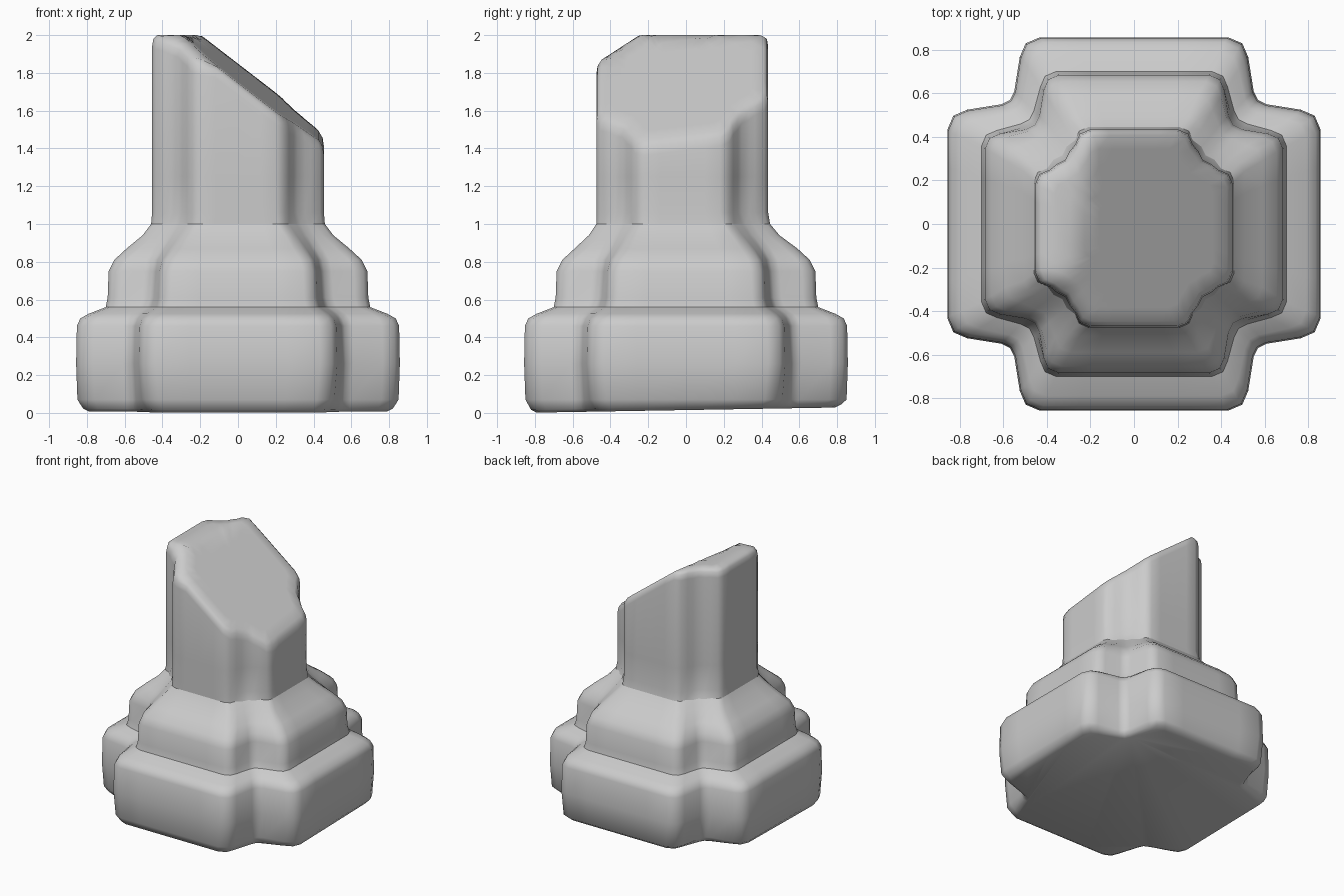
import bpy
import bmesh
import math

cube = bpy.data.objects.get("Cube")
if cube:
    bpy.data.objects.remove(cube, do_unlink=True)

stone = bpy.data.materials.new("grey_stone")
stone.use_nodes = True
GREY = (0.6, 0.6, 0.6, 1)
stone.diffuse_color = GREY
stone.node_tree.nodes["Principled BSDF"].inputs["Base Color"].default_value = GREY


def cross(arm, tip, root, r, dy=0.0):
    """Rounded cross outline: arm length, half width at tip and root, corner radius."""
    half = [(arm, 0), (arm, (tip - r) * 0.6), (arm, tip - r),
            (arm - 0.3 * r, tip - 0.3 * r), (arm - r, tip),
            (root + 0.05, root - 0.01), (root + 0.01, root + 0.01)]
    quarter = half + [(y, x) for x, y in reversed(half[1:-1])]
    pts = []
    for k in range(4):
        c, s = round(math.cos(k * math.pi / 2)), round(math.sin(k * math.pi / 2))
        pts += [(c * x - s * y, s * x + c * y + dy) for x, y in quarter]
    return pts


def loft(name, rings, bottom=False, top=False):
    """Skin between outlines; each height is a number or a function of x and y."""
    bm = bmesh.new()
    rows = []
    for z, pts in rings:
        rows.append([bm.verts.new((x, y, z(x, y) if callable(z) else z)) for x, y in pts])
    n = len(rows[0])
    for low, high in zip(rows, rows[1:]):
        for i in range(n):
            j = (i + 1) % n
            bm.faces.new((low[i], low[j], high[j], high[i]))
    if bottom:
        bm.faces.new(rows[0][::-1])
    if top:
        bm.faces.new(rows[-1])
    mesh = bpy.data.meshes.new(name)
    bm.to_mesh(mesh)
    bm.free()
    mesh.materials.append(stone)
    obj = bpy.data.objects.new(name, mesh)
    bpy.context.collection.objects.link(obj)
    bpy.ops.object.select_all(action="DESELECT")
    obj.select_set(True)
    bpy.context.view_layer.objects.active = obj
    bpy.ops.object.shade_smooth_by_angle(angle=math.radians(65))
    return obj


def underside(x, y):
    return 0.015 + 0.017 * y


# Outlines shared where two parts meet
ledge = cross(0.7, 0.43, 0.47, 0.07)
neck = cross(0.46, 0.27, 0.32, 0.06, -0.015)

# Plinth
loft("plinth", [
    (underside, cross(0.79, 0.46, 0.52, 0.08)),
    (lambda x, y: underside(x, y) + 0.015, cross(0.82, 0.48, 0.54, 0.08)),
    (0.07, cross(0.85, 0.51, 0.55, 0.09)),
    (0.26, cross(0.857, 0.525, 0.56, 0.09)),
    (0.46, cross(0.853, 0.52, 0.555, 0.09)),
    (0.5, cross(0.835, 0.505, 0.54, 0.09)),
    (0.525, cross(0.79, 0.48, 0.52, 0.08)),
    (0.56, ledge),
], bottom=True)

# Sloping collar
loft("collar", [
    (0.56, ledge),
    (0.61, cross(0.69, 0.42, 0.455, 0.07)),
    (0.75, cross(0.685, 0.415, 0.445, 0.07)),
    (0.81, cross(0.655, 0.4, 0.435, 0.07)),
    (0.87, cross(0.59, 0.36, 0.40, 0.07)),
    (0.94, cross(0.505, 0.31, 0.355, 0.06, -0.01)),
    (1.0, neck),
])


# Shaft with a slanting break across the top
def broken(x, y):
    return min(2.0, 1.8 - 0.77 * x + 0.12 * y, 2.16 + 0.65 * y)


shaft = cross(0.455, 0.27, 0.305, 0.07, -0.02)
rings = [(1.0, neck), (1.06, shaft), (1.25, shaft)]
rings.append((lambda x, y: broken(x, y) - 0.06, shaft))
for scale, drop in ((0.985, 0.02), (0.94, 0), (0.8, 0), (0.65, 0),
                    (0.5, 0), (0.35, 0), (0.2, 0), (0.05, 0)):
    pts = [(x * scale, (y + 0.02) * scale - 0.02) for x, y in shaft]
    rings.append((lambda x, y, d=drop: broken(x, y) - d, pts))
loft("broken_shaft", rings, top=True)
